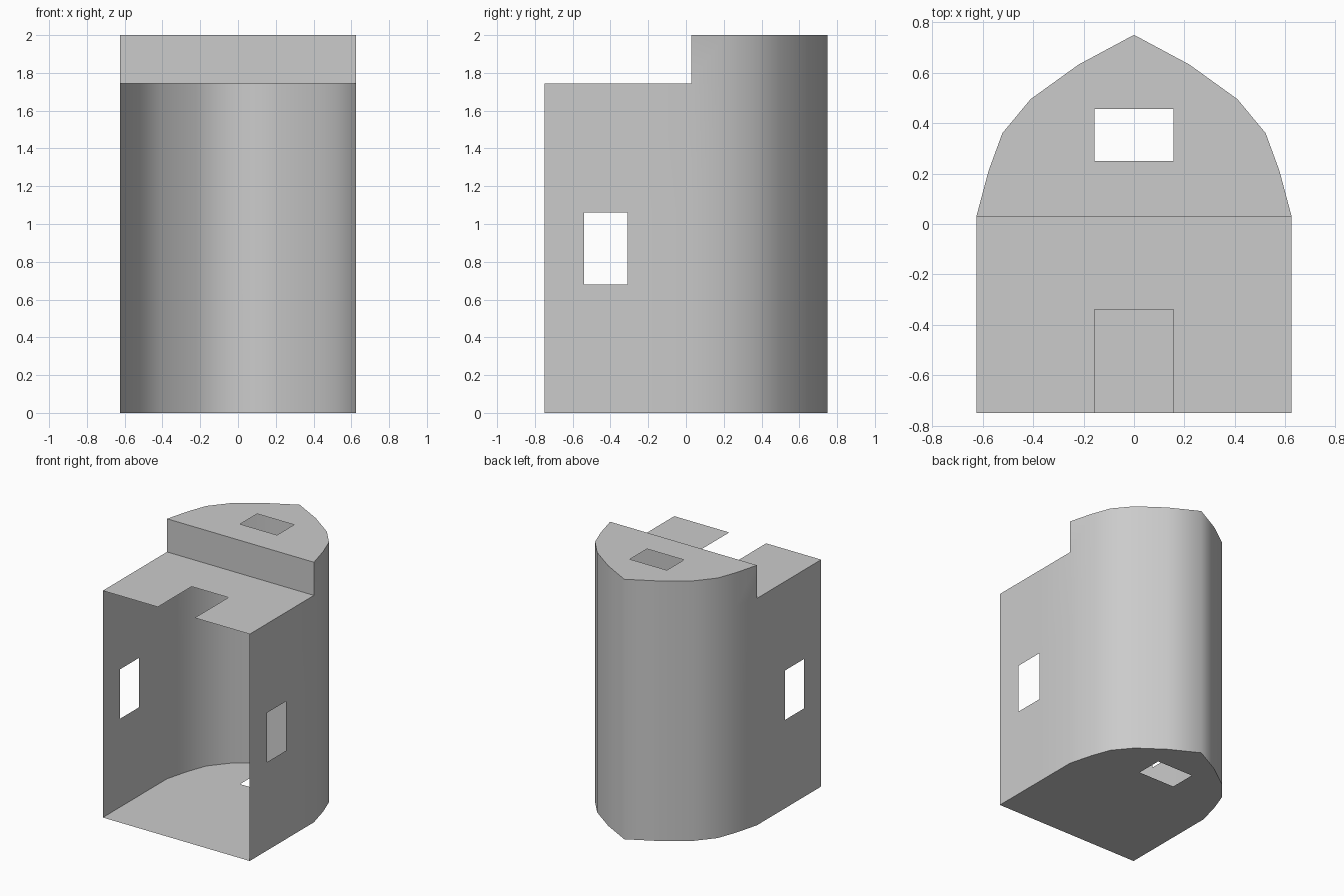
import bpy
import bmesh

cube = bpy.data.objects.get("Cube")
if cube:
    bpy.data.objects.remove(cube, do_unlink=True)

# Main dimensions
W, FRONT, STEP = 0.625, -0.75, 0.03
LOW, HIGH = 1.745, 2.0
WIN_Y = (-0.54, -0.31)
WIN_Z = (0.68, 1.06)

grey = bpy.data.materials.new("plain_grey")
grey.use_nodes = True
colour = (0.6, 0.6, 0.6, 1)
grey.diffuse_color = colour
grey.node_tree.nodes["Principled BSDF"].inputs["Base Color"].default_value = colour


def finish(name, bm, smooth=False):
    mesh = bpy.data.meshes.new(name)
    for f in bm.faces:
        f.smooth = smooth
    bm.to_mesh(mesh)
    bm.free()
    mesh.materials.append(grey)
    obj = bpy.data.objects.new(name, mesh)
    bpy.context.collection.objects.link(obj)
    return obj


def sheet(name, loops, z, up):
    """Flat horizontal sheet; loops after the first are holes."""
    bm = bmesh.new()
    for loop in loops:
        vs = [bm.verts.new((x, y, z)) for x, y in loop]
        for i, v in enumerate(vs):
            bm.edges.new((vs[i - 1], v))
    bmesh.ops.triangle_fill(bm, edges=bm.edges[:], use_beauty=True, normal=(0, 0, up))
    for f in bm.faces:
        f.normal_update()
        if f.normal.z * up < 0:
            f.normal_flip()
    return finish(name, bm)


def rect(x, y0, y1):
    return [(-x, y0), (x, y0), (x, y1), (-x, y1)]


# Pointed arch outline, left half mirrored to the right
half = [(W, STEP), (0.577, 0.21), (0.522, 0.36), (0.41, 0.495), (0.22, 0.632)]
arch = half + [(0, 0.75)] + [(-x, y) for x, y in reversed(half)]
hatch = rect(0.157, 0.25, 0.457)

# Floor and both roof levels
sheet("floor", [[(-W, FRONT), (W, FRONT)] + arch, hatch], 0, -1)
sheet("upper_roof", [arch, hatch], HIGH, 1)
n, ny = 0.157, -0.34
sheet("lower_roof", [[(-W, FRONT), (-n, FRONT), (-n, ny), (n, ny), (n, FRONT),
                      (W, FRONT), (W, STEP), (-W, STEP)]], LOW, 1)

# Upright face between the roof levels
bm = bmesh.new()
bm.faces.new([bm.verts.new((x, STEP, z)) for x, z in
              ((-W, LOW), (W, LOW), (W, HIGH), (-W, HIGH))])
finish("roof_step", bm)

# Walls swept around the outline, leaving the side windows and front open
side = [(W, y) for y in (FRONT, *WIN_Y)]
path = side + arch + [(-x, y) for x, y in reversed(side)]
levels = [0, *WIN_Z, LOW, HIGH]
bm = bmesh.new()
rows = [[bm.verts.new((x, y, z)) for x, y in path] for z in levels]
for r in range(len(levels) - 1):
    for c in range(len(path) - 1):
        y = (path[c][1] + path[c + 1][1]) / 2
        window = r == 1 and WIN_Y[0] < y < WIN_Y[1]
        above_low_roof = r == 3 and y < STEP
        if not (window or above_low_roof):
            bm.faces.new((rows[r][c], rows[r][c + 1], rows[r + 1][c + 1], rows[r + 1][c]))
bmesh.ops.delete(bm, geom=[v for v in bm.verts if not v.link_faces], context="VERTS")
walls = finish("walls", bm, smooth=True)
walls.modifiers.new("even_shading", "WEIGHTED_NORMAL")
